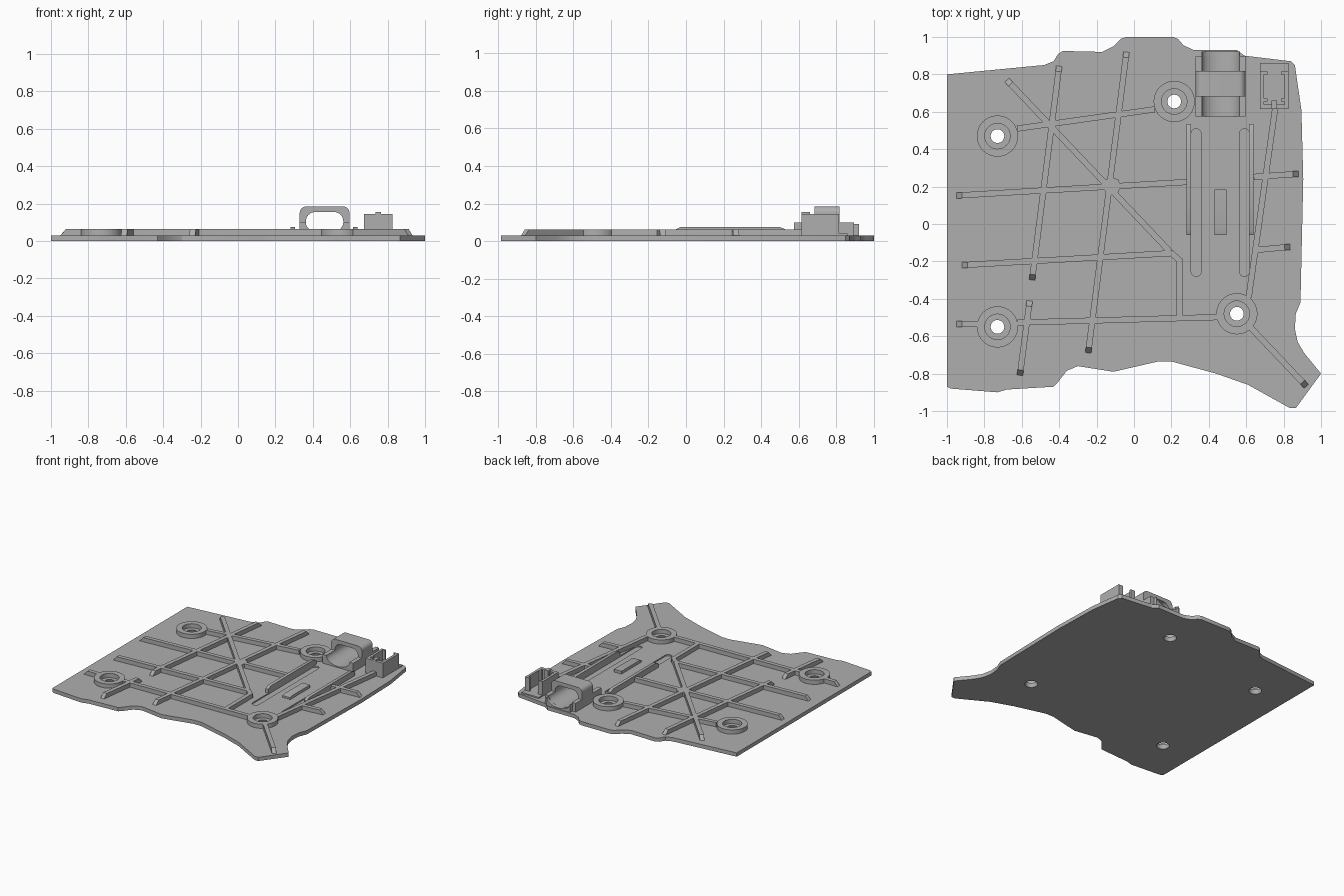
import bpy, bmesh, math
from mathutils import Vector

cube = bpy.data.objects.get("Cube")
if cube:
    bpy.data.objects.remove(cube, do_unlink=True)

GREY = (0.43, 0.43, 0.43, 1)
grey = bpy.data.materials.new("plain grey")
grey.use_nodes = True
grey.diffuse_color = GREY
grey.node_tree.nodes["Principled BSDF"].inputs["Base Color"].default_value = GREY

FLOOR, RIB_TOP, SINK = 0.03, 0.063, 0.005
parts = []


def finish(name, bm):
    bmesh.ops.recalc_face_normals(bm, faces=bm.faces)
    mesh = bpy.data.meshes.new(name)
    bm.to_mesh(mesh)
    bm.free()
    mesh.materials.append(grey)
    obj = bpy.data.objects.new(name, mesh)
    bpy.context.collection.objects.link(obj)
    parts.append(obj)
    return obj


def add_prism(bm, low, high):
    """Closed solid between two matching loops of points."""
    a = [bm.verts.new(p) for p in low]
    b = [bm.verts.new(p) for p in high]
    bm.faces.new(a)
    bm.faces.new(b)
    for i in range(len(a)):
        j = (i + 1) % len(a)
        bm.faces.new((a[i], a[j], b[j], b[i]))


def slab(name, outline, z0, z1):
    bm = bmesh.new()
    add_prism(bm, [(x, y, z0) for x, y in outline], [(x, y, z1) for x, y in outline])
    return finish(name, bm)


def along_y(name, profile, y0, y1):
    bm = bmesh.new()
    add_prism(bm, [(x, y0, z) for x, z in profile], [(x, y1, z) for x, z in profile])
    return finish(name, bm)


def along_x(name, profile, x0, x1):
    bm = bmesh.new()
    add_prism(bm, [(x0, y, z) for y, z in profile], [(x1, y, z) for y, z in profile])
    return finish(name, bm)


def box(name, x0, x1, y0, y1, z1):
    return slab(name, [(x0, y0), (x1, y0), (x1, y1), (x0, y1)], FLOOR - SINK, z1)


def arc(cx, cy, rx, ry, start, end, steps=8):
    angles = [math.radians(start + (end - start) * i / steps) for i in range(steps + 1)]
    return [(cx + rx * math.cos(a), cy + ry * math.sin(a)) for a in angles]


def cut(target, cutter):
    cutter.hide_render = True
    mod = target.modifiers.new("cut", "BOOLEAN")
    mod.operation = "DIFFERENCE"
    mod.solver = "EXACT"
    mod.object = cutter
    bpy.context.view_layer.objects.active = target
    bpy.ops.object.modifier_apply(modifier=mod.name)
    parts.remove(cutter)
    bpy.data.objects.remove(cutter, do_unlink=True)


# Base plate with its irregular outline
outline = [
    (-1, .80), (-.48, .85), (-.43, .87), (-.405, .91), (-.38, .925), (-.17, .92),
    (-.11, .95), (-.07, .99), (-.04, 1), (.21, 1), (.235, .99), (.265, .955),
    (.32, .93), (.55, .93), (.59, .90), (.84, .87), (.86, .85), (.895, .61),
    (.905, .24), (.89, -.42), (.865, -.48), (.86, -.56), (.875, -.63), (.91, -.69),
    (1, -.80), (.865, -.985), (.835, -.985), (.61, -.86), (.44, -.80), (.20, -.735),
    (.13, -.735), (-.11, -.79), (-.30, -.76), (-.36, -.785), (-.41, -.85),
    (-.43, -.87), (-.68, -.885), (-.73, -.90), (-.98, -.88), (-1, -.87)]
plate = slab("base_plate", outline, 0, FLOOR)

# Screw holes, countersunk underneath, each with a raised ring
HOLES = [(-.73, .47), (.215, .655), (-.73, -.55), (.55, -.48)]
for x, y in HOLES:
    cutter = bmesh.new()
    loops = [[(px, py, z) for px, py in arc(x, y, r, r, 0, 345, 23)]
             for r, z in ((.05, -.01), (.03, .05))]
    add_prism(cutter, *loops)
    cut(plate, finish("hole_cutter", cutter))

    ring = bmesh.new()
    steps = 40
    profile = [(.068, FLOOR - SINK), (.11, FLOOR - SINK), (.11, RIB_TOP), (.068, RIB_TOP)]
    rows = []
    for i in range(steps):
        a = math.tau * i / steps
        rows.append([ring.verts.new((x + r * math.cos(a), y + r * math.sin(a), z))
                     for r, z in profile])
    for i in range(steps):
        row, after = rows[i], rows[(i + 1) % steps]
        for k in range(4):
            m = (k + 1) % 4
            ring.faces.new((row[k], row[m], after[m], after[k]))
    finish("screw_ring", ring)

# Shallow round-ended grooves beside the guide rails
for x in (.332, .59):
    groove = arc(x, .482, .027, .027, 0, 180) + arc(x, -.253, .027, .027, 180, 360)
    cut(plate, slab("groove_cutter", groove, FLOOR - .01, .05))

# Stiffening ribs: start, end, then whether each end slopes down
RIBS = [
    ((-.40, .845), (-.545, -.30), 1, 1), ((-.558, -.41), (-.61, -.81), 1, 1),
    ((-.04, .92), (-.245, -.69), 1, 1), ((-.95, .152), (.29, .225), 1, 0),
    ((.64, .252), (.88, .268), 0, 1), ((-.92, -.22), (.20, -.156), 1, 0),
    ((.195, -.151), (.25, -.20), 0, 0), ((.243, -.185), (.243, -.515), 0, 0),
    ((-.95, -.535), (-.835, -.535), 1, 0), ((-.623, -.527), (.447, -.498), 0, 0),
    ((-.68, .77), (.19, -.145), 1, 0), ((-.625, .51), (.11, .613), 0, 0),
    ((.755, .62), (.613, -.395), 0, 0), ((.64, -.14), (.835, -.122), 0, 1),
    ((.622, -.552), (.922, -.868), 0, 1)]
HALF = .016
bm = bmesh.new()
for start, end, slope_a, slope_b in RIBS:
    a, b = Vector(start), Vector(end)
    d = (b - a).normalized()
    side = Vector((-d.y, d.x)) * HALF
    ta, tb = a + d * .03 * slope_a, b - d * .03 * slope_b
    add_prism(bm, [(*p, FLOOR - .001) for p in (a + side, a - side, b - side, b + side)],
              [(*p, RIB_TOP) for p in (ta + side, ta - side, tb - side, tb + side)])
finish("stiffening_ribs", bm)
slab("rib_hub", arc(-.118, .203, .048, .048, 0, 315, 7), FLOOR - SINK, RIB_TOP)

# Guide rails and the ramped stop pad between them
for x in (.28, .615):
    rail = [(-.06, FLOOR - SINK), (-.06, .06), (-.03, .075), (.50, .075),
            (.535, .06), (.535, FLOOR - SINK)]
    along_x("guide_rail", rail, x, x + .025)
pad = [(-.06, FLOOR - SINK), (-.06, .045), (-.03, .052), (.185, .052), (.185, FLOOR - SINK)]
along_x("stop_pad", pad, .43, .495)

# Cradle: round trough with a bridge over it
MID, LEFT, RIGHT = .463, .33, .596
bottom = FLOOR - SINK
trough = ([(LEFT, bottom), (RIGHT, bottom), (RIGHT, .098)]
          + arc(MID, .098, .1, .06, 0, -180, 16) + [(LEFT, .098)])
along_y("cradle_trough", trough, .575, .895)
rear = ([(LEFT + .03, bottom), (RIGHT - .03, bottom), (RIGHT - .03, .09)]
        + arc(MID, .09, .1, .052, 0, -180, 16) + [(LEFT + .03, .09)])
along_y("cradle_rear_lip", rear, .89, .922)
bridge = ([(LEFT, bottom)]
          + arc(LEFT + .035, .15, .035, .035, 180, 90)
          + arc(RIGHT - .035, .15, .035, .035, 90, 0)
          + [(RIGHT, bottom), (MID + .1, bottom)]
          + arc(MID + .05, .105, .05, .05, 0, 90)
          + arc(MID - .05, .105, .05, .05, 90, 180)
          + [(MID - .1, bottom)])
along_y("cradle_bridge", bridge, .683, .817)

# Small socket: open-backed walls with inward lips and a notched front
box("socket_base", .675, .825, .615, .86, .04)
for x, inward in ((.675, 1), (.825, -1)):
    inner, lip = x + .02 * inward, x + .038 * inward
    box("socket_side", min(x, inner), max(x, inner), .615, .815, .145)
    for y in (.655, .80):
        box("socket_lip", min(x, lip), max(x, lip), y, y + .015, .145)
box("socket_front", .675, .825, .615, .64, .145)
box("socket_catch", .735, .765, .615, .66, .155)

# Smooth the rounded walls, keep real edges crisp
bpy.ops.object.select_all(action="DESELECT")
for obj in parts:
    obj.select_set(True)
bpy.context.view_layer.objects.active = plate
bpy.ops.object.shade_smooth_by_angle(angle=math.radians(30))
